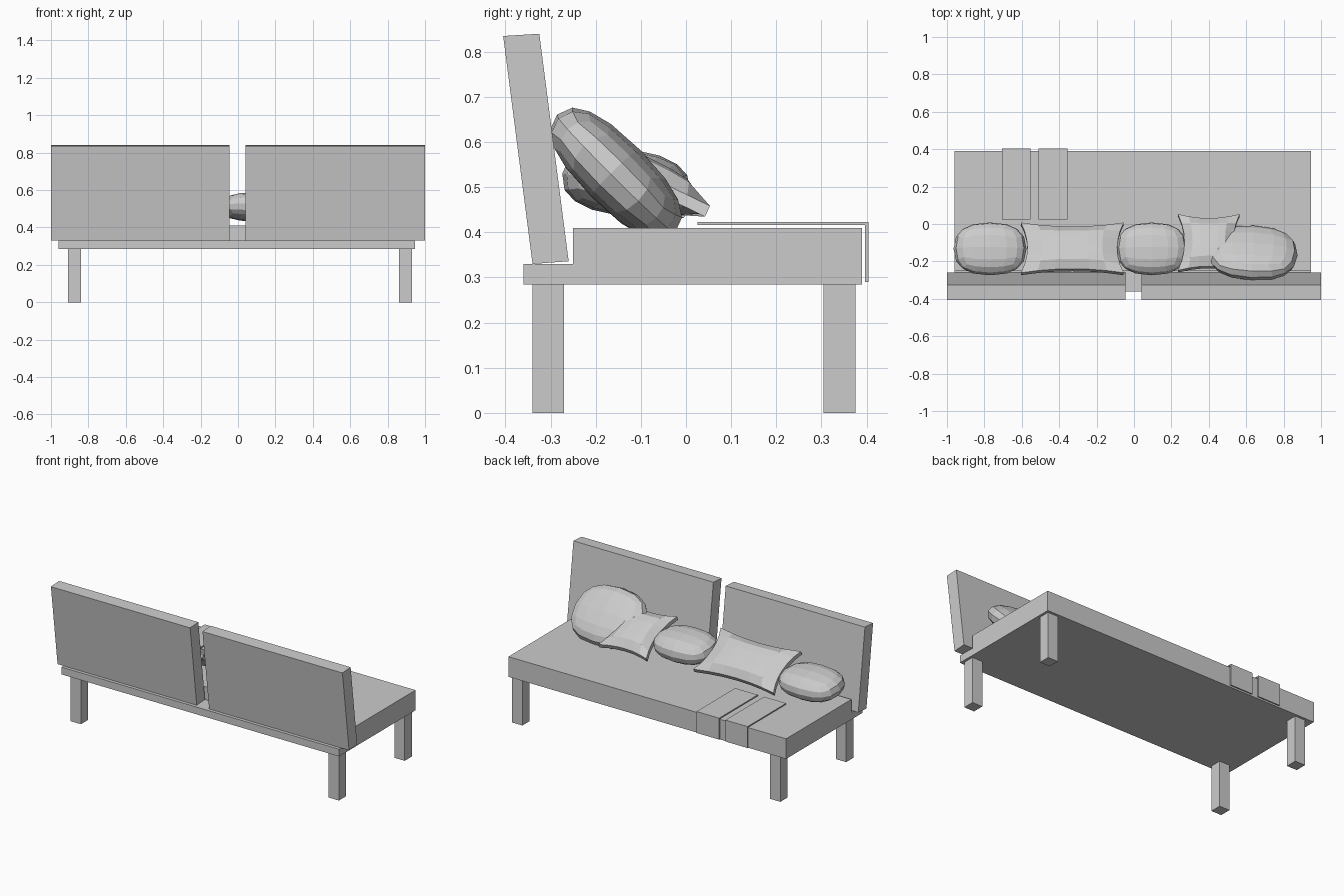
import bpy, bmesh
from math import radians
from mathutils import Matrix, Vector

if "Cube" in bpy.data.objects:
    bpy.data.objects.remove(bpy.data.objects["Cube"])


def finish(name, bm):
    bmesh.ops.recalc_face_normals(bm, faces=bm.faces)
    mesh = bpy.data.meshes.new(name)
    bm.to_mesh(mesh)
    bm.free()
    obj = bpy.data.objects.new(name, mesh)
    bpy.context.collection.objects.link(obj)
    return obj


def extrude_profile(name, profile, x0, x1):
    """Extrude a (y, z) outline from x0 to x1."""
    bm = bmesh.new()
    face = bm.faces.new([bm.verts.new((x0, y, z)) for y, z in profile])
    geom = bmesh.ops.extrude_face_region(bm, geom=[face])["geom"]
    verts = [g for g in geom if isinstance(g, bmesh.types.BMVert)]
    bmesh.ops.translate(bm, verts=verts, vec=(x1 - x0, 0, 0))
    return finish(name, bm)


def place(obj, loc, tilt, yaw=0):
    """Lean a cushion back and set it on the seat."""
    rot = Matrix.Rotation(radians(yaw), 4, 'Z') @ Matrix.Rotation(radians(-tilt), 4, 'X')
    obj.data.transform(Matrix.Translation(loc) @ rot)


def round_cushion(name, size, loc, tilt, yaw=0, power=2.4):
    """Low-poly puffy cushion: gridded cube pushed onto a soft ellipsoid."""
    bm = bmesh.new()
    bmesh.ops.create_cube(bm, size=2)
    bmesh.ops.subdivide_edges(bm, edges=bm.edges[:], cuts=3, use_grid_fill=True)
    for v in bm.verts:
        norm = sum(abs(c) ** power for c in v.co) ** (1 / power)
        v.co = Vector(c / norm * s / 2 for c, s in zip(v.co, size))
    place(finish(name, bm), loc, tilt, yaw)


def square_cushion(name, size, loc, tilt, pinch=0.035, edge=0.026):
    """Pillow with pointed corners, drawn-in sides and a puffed middle."""
    bm = bmesh.new()
    bmesh.ops.create_cube(bm, size=2)
    bmesh.ops.subdivide_edges(bm, edges=[e for e in bm.edges if abs(e.verts[0].co.z - e.verts[1].co.z) < 0.1],
                              cuts=5, use_grid_fill=True)
    w, d, t = size
    for v in bm.verts:
        x, y, z = v.co
        puff = ((1 - x ** 4) * (1 - y ** 4)) ** 0.7 if abs(x) < 0.99 and abs(y) < 0.99 else 0
        v.co = (x * (w / 2 - pinch * (1 - y * y)),
                y * (d / 2 - 0.7 * pinch * (1 - x * x)),
                z * (edge + (t - edge) * puff) / 2)
    place(finish(name, bm), loc, tilt)


# Stepped seat block with a rear ledge
extrude_profile("seat", [(-.36, .285), (.39, .285), (.39, .41),
                         (-.25, .41), (-.25, .33), (-.36, .33)], -.96, .945)

# Four square legs
for side, x in (("left", -.91), ("right", .86)):
    for end, y in (("back", -.34), ("front", .305)):
        extrude_profile(f"{end}_{side}_leg",
                        [(y, 0), (y + .07, 0), (y + .07, .285), (y, .285)], x, x + .07)

# Two leaning backrest panels
back = [(-.34, .33), (-.26, .336), (-.325, .84), (-.405, .835)]
extrude_profile("left_backrest", back, -1, -.045)
extrude_profile("right_backrest", back, .04, 1)

# Thin cloths folded over the seat edge
cloth = [(.025, .416), (.397, .416), (.397, .29), (.404, .29), (.404, .423), (.025, .423)]
extrude_profile("left_cloth", cloth, -.705, -.553)
extrude_profile("right_cloth", cloth, -.51, -.355)

# Cushions
round_cushion("left_round_cushion", (.39, .285, .15), (-.77, -.133, .51), 8)
round_cushion("middle_round_cushion", (.38, .285, .15), (.095, -.133, .51), 8)
round_cushion("large_round_cushion", (.48, .37, .15), (.635, -.155, .53), 45, -3)
square_cushion("wide_square_cushion", (.55, .31, .1), (-.33, -.133, .52), 30)
square_cushion("small_square_cushion", (.33, .335, .1), (.4, -.103, .52), 26)
